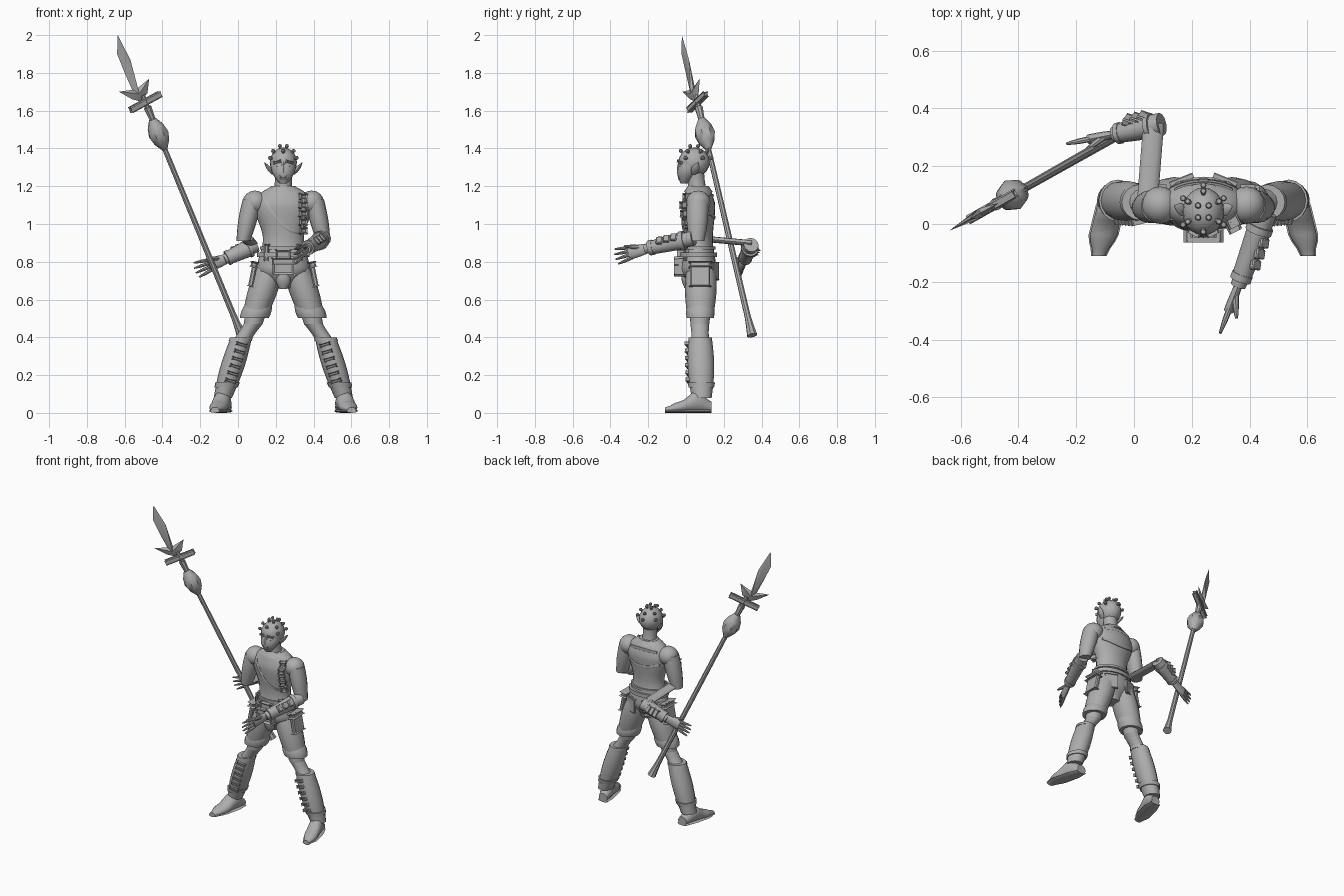
import bpy, bmesh, math
from mathutils import Vector as V

if "Cube" in bpy.data.objects:
    bpy.data.objects.remove(bpy.data.objects["Cube"], do_unlink=True)

MIDDLE = 0.24      # x of the body centre line
DEPTH = 0.065      # y of the body centre line
X, Y, Z = V((1, 0, 0)), V((0, 1, 0)), V((0, 0, 1))
parts = []

grey = bpy.data.materials.new("plain_grey")
grey.use_nodes = True
grey.diffuse_color = (0.42, 0.42, 0.42, 1)
grey.node_tree.nodes["Principled BSDF"].inputs["Base Color"].default_value = grey.diffuse_color


def finish(name, bm):
    bmesh.ops.recalc_face_normals(bm, faces=bm.faces)
    mesh = bpy.data.meshes.new(name)
    bm.to_mesh(mesh)
    bm.free()
    mesh.materials.append(grey)
    part = bpy.data.objects.new(name, mesh)
    bpy.context.collection.objects.link(part)
    parts.append(part)
    return part


def body(side, x, y, z):
    """Point measured from the centre line, side is 1 for left and -1 for right."""
    return V((MIDDLE + side * x, y, z))


def loft(name, rings, sides, u, v):
    """Skin a row of (centre, u radius, v radius) ellipses and cap both ends."""
    bm = bmesh.new()
    loops = []
    for centre, ru, rv in rings:
        turns = [math.tau * k / sides for k in range(sides)]
        loops.append([bm.verts.new(centre + u * ru * math.cos(a) + v * rv * math.sin(a)) for a in turns])
    for low, high in zip(loops, loops[1:]):
        for k in range(sides):
            j = (k + 1) % sides
            bm.faces.new((low[k], low[j], high[j], high[k]))
    bm.faces.new(loops[0])
    bm.faces.new(loops[-1])
    return finish(name, bm)


def tube(name, start, end, r0, r1, bulge=0, flat=1, up=None, sides=12, steps=8):
    """Tapered limb that swells by bulge halfway; level rings unless up gives a direction."""
    start, end = V(start), V(end)
    u, v = X, Y
    if up is not None:
        along = (end - start).normalized()
        u = (up - along * along.dot(up)).normalized()
        v = along.cross(u)
    rings = []
    for k in range(steps + 1):
        f = k / steps
        r = r0 + (r1 - r0) * f + bulge * math.sin(math.pi * f)
        rings.append((start.lerp(end, f), r, r * flat))
    return loft(name, rings, sides, u, v)


def profile(keys, t):
    """Ease between rows whose first entry is the position."""
    for low, high in zip(keys, keys[1:]):
        if t <= high[0]:
            f = (t - low[0]) / (high[0] - low[0])
            f = f * f * (3 - 2 * f)
            return [a + (b - a) * f for a, b in zip(low[1:], high[1:])]
    return keys[-1][1:]


def ball(name, centre, radii, sides=16):
    bm = bmesh.new()
    bmesh.ops.create_uvsphere(bm, u_segments=sides, v_segments=sides // 2, radius=1)
    for vert in bm.verts:
        vert.co = V(centre) + V([a * b for a, b in zip(vert.co, radii)])
    return finish(name, bm)


def block(name, centre, width, depth, height, out=-Y, up=Z):
    """Bevelled block with its depth along out."""
    out = V(out).normalized()
    up = (V(up) - out * out.dot(V(up))).normalized()
    across = up.cross(out)
    bm = bmesh.new()
    bmesh.ops.create_cube(bm, size=1)
    for vert in bm.verts:
        p = vert.co.copy()
        vert.co = V(centre) + across * p.x * width + out * p.y * depth + up * p.z * height
    bmesh.ops.bevel(bm, geom=bm.edges[:], offset=min(width, depth, height) / 4, segments=1, affect='EDGES')
    return finish(name, bm)


# Torso: height, half width, half depth
TORSO = [(0.66, 0.05, 0.05), (0.76, 0.14, 0.095), (0.92, 0.108, 0.077),
         (1.1, 0.155, 0.09), (1.16, 0.13, 0.075), (1.2, 0.06, 0.055)]
low, high = TORSO[0][0], TORSO[-1][0]
levels = [low + (high - low) * k / 24 for k in range(25)]
loft("torso", [(body(0, 0, DEPTH, z), *profile(TORSO, z)) for z in levels], 24, X, Y)


def skin(x, z, facing):
    """Point on the torso at offset x, facing is -1 for chest and 1 for back."""
    rx, ry = profile(TORSO, z)
    return body(1, x, DEPTH + facing * ry * math.sqrt(max(0, 1 - (x / rx) ** 2)), z)


def strap(name, x0, z0, x1, z1, sag, facing, width=0.01):
    path = []
    for k in range(13):
        f = k / 12
        path.append(skin(x0 + (x1 - x0) * f, z0 + (z1 - z0) * f - sag * math.sin(math.pi * f), facing))
    slope = V((x1 - x0, 0, z1 - z0)).normalized()
    loft(name, [(p, 0.006, width) for p in path], 6, Y, slope.cross(Y))


def band(name, z, height, grow):
    rx, ry = profile(TORSO, z)
    tube(name, body(0, 0, DEPTH, z), body(0, 0, DEPTH, z + height), rx + grow, rx + grow, 0, (ry + grow) / (rx + grow), sides=24, steps=1)


# Vest, collar and belts
band("belt", 0.825, 0.025, 0.01)
band("upper_belt", 0.865, 0.015, 0.008)
tube("collar", body(0, 0, DEPTH, 1.17), body(0, 0, DEPTH, 1.2), 0.09, 0.065, flat=0.85, sides=16, steps=2)
strap("vest_hem", -0.11, 1.14, 0.1, 0.95, 0.05, -1)
strap("vest_edge", 0.09, 1.16, 0.1, 0.95, 0, -1)
strap("back_hem", -0.12, 1.06, 0.12, 1.06, 0.025, 1)
strap("back_yoke", -0.1, 1.14, 0.1, 1.14, -0.01, 1)
for k in range(5):
    block("vest_buckle", skin(0.1, 1.145 - k * 0.045, -1), 0.034, 0.04, 0.026, (0.5, -1, 0))
block("belt_buckle", body(0, 0, -0.025, 0.838), 0.075, 0.03, 0.042)
block("front_pouch", body(0, 0, -0.03, 0.775), 0.115, 0.045, 0.085)
block("pouch_flap", body(0, 0, -0.05, 0.8), 0.12, 0.015, 0.03)
tube("codpiece", body(0, 0, 0.01, 0.655), body(0, 0, 0, 0.735), 0.02, 0.035, 0.01, 0.7)

# Legs: shorts, cuffs, knees, boots and shoes
SHOE = [(0, 0.032, 0.06), (0.3, 0.046, 0.12), (0.7, 0.047, 0.06), (1, 0.022, 0.03)]
for s, side in ((1, "left"), (-1, "right")):
    hip, hem = body(s, 0.06, 0.08, 0.8), body(s, 0.145, 0.076, 0.53)
    knee, boot_top, ankle = body(s, 0.16, 0.073, 0.47), body(s, 0.222, 0.075, 0.4), body(s, 0.32, 0.083, 0.08)
    tube(side + "_shorts", hip, hem, 0.068, 0.068, 0.012, 1.05, sides=16)
    tube(side + "_shorts_cuff", hem.lerp(hip, 0.15), hem.lerp(hip, -0.1), 0.072, 0.076, 0.006, 0.94, sides=16, steps=4)
    tube(side + "_thigh", hem, knee, 0.055, 0.05)
    tube(side + "_shin", knee, boot_top.lerp(ankle, 0.1), 0.05, 0.05, -0.004)
    tube(side + "_boot", boot_top, ankle, 0.056, 0.048, 0.012, 1.1, sides=16)
    tube(side + "_boot_rim", boot_top, boot_top.lerp(ankle, 0.06), 0.06, 0.062, sides=16, steps=1)
    tube(side + "_ankle_strap", boot_top.lerp(ankle, 0.75), boot_top.lerp(ankle, 0.83), 0.066, 0.061, flat=1.1, sides=16, steps=1)
    for k in range(6):
        spot = boot_top.lerp(ankle, 0.12 + k * 0.12)
        block(side + "_boot_lace", spot - X * s * 0.012 - Y * 0.064, 0.052, 0.02, 0.014, (-s / 4, -1, 0), boot_top - ankle)
    # shoe and sole run from heel to turned-out toe
    heel, toe = body(s, 0.305, 0.135, 0), body(s, 0.362, -0.11, 0)
    shoe, sole = [], []
    for k in range(11):
        width, height = profile(SHOE, k / 10)
        spot = heel.lerp(toe, k / 10)
        shoe.append((spot + Z * height / 2, width, height / 2))
        sole.append((spot + Z * 0.01, width + 0.005, 0.01))
    loft(side + "_shoe", shoe, 14, X, Z)
    loft(side + "_sole", sole, 8, X, Z)
    # side pocket lying on the thigh, back pocket on the seat
    block(side + "_side_pocket", body(s, 0.161, 0.075, 0.735), 0.105, 0.026, 0.135, (s, 0, 0.2))
    block(side + "_pocket_flap", body(s, 0.155, 0.075, 0.785), 0.11, 0.034, 0.03, (s, 0, 0.2))
    block(side + "_back_pocket", body(s, 0.075, 0.152, 0.75), 0.08, 0.014, 0.09, (s * 0.4, 1, 0))
    block(side + "_belt_loop", body(s, 0.085, 0.005, 0.85), 0.022, 0.02, 0.08, (s / 2, -1, 0))

# Head: skull, jaw, face and ears
SKULL, SIZE = body(0, 0, 0.043, 1.327), V((0.072, 0.083, 0.078))
ball("skull", SKULL, SIZE, 20)
tube("jaw", body(0, 0, 0.025, 1.32), body(0, 0, -0.01, 1.215), 0.066, 0.02, 0.014, 0.95, sides=16)
tube("neck", body(0, 0, 0.06, 1.17), body(0, 0, 0.05, 1.28), 0.052, 0.046, -0.004, sides=16)
tube("nose", body(0, 0, -0.035, 1.27), body(0, 0, -0.033, 1.33), 0.013, 0.007, 0.003, sides=8)
for z in (1.243, 1.253):
    block("lip", body(0, 0, -0.033, z), 0.036, 0.016, 0.009)
for s in (-1, 1):
    block("brow", body(s, 0.03, -0.03, 1.328), 0.038, 0.016, 0.011, (s / 2, -1, 0), (s * 0.3, 0, 1))
    ball("eye", body(s, 0.027, -0.026, 1.308), (0.013, 0.01, 0.007), 8)
    tube("ear", body(s, 0.055, 0.04, 1.265), body(s, 0.1, 0.062, 1.325), 0.012, 0.003, 0.014, 0.5, Y, 8)

# Knobs in rows around the skull, none over the face
for height, count, first in ((15, 6, 30), (42, 6, 30), (72, 4, 45)):
    for k in range(count):
        a, e = math.radians(first + k * 360 / count), math.radians(height)
        d = V((math.cos(a) * math.cos(e), math.sin(a) * math.cos(e), math.sin(e)))
        if d.y > -0.9:
            root = SKULL + d * SIZE
            tube("knob_stem", root - d * 0.01, root + d * 0.01, 0.007, 0.007, up=d.orthogonal(), sides=8, steps=1)
            ball("knob", root + d * 0.012, (0.011, 0.011, 0.011), 8)


# Arms, bracers and hands
def hand(side, wrist, tip):
    along, length = (tip - wrist).normalized(), (tip - wrist).length
    spread = (Z - along * along.z).normalized()
    palm = along.cross(spread)
    tube(side + "_palm", wrist - along * 0.02, wrist + along * length * 0.52, 0.024, 0.034, 0.003, 0.5, Z)
    for k in range(4):
        lane = k - 1.5
        start = wrist + along * length * 0.45 + spread * lane * 0.018
        end = wrist + along * length * (1 - abs(lane) * 0.05) + spread * lane * 0.027
        tube(side + "_finger", start, end, 0.009, 0.004, 0.002, 1.1, Z, 8, 4)
    start = wrist + along * length * 0.15 + spread * 0.015
    end = start + along * length * 0.4 + spread * 0.025 - palm * 0.035
    tube(side + "_thumb", start, end, 0.013, 0.005, 0.002, up=palm, sides=8, steps=4)


def bracer(side, elbow, wrist, out):
    tube(side + "_forearm", elbow, wrist, 0.04, 0.026, 0.005, up=Z)
    near, far = elbow.lerp(wrist, 0.18), elbow.lerp(wrist, 0.92)
    tube(side + "_bracer", near, far, 0.047, 0.036, flat=0.92, up=Z, steps=1)
    for f in (0, 0.88):
        rim = 0.051 - f * 0.012
        tube(side + "_bracer_rim", near.lerp(far, f), near.lerp(far, f + 0.12), rim, rim, flat=0.92, up=Z, steps=1)
    for f in (0.3, 0.5, 0.7):
        block(side + "_bracer_plate", near.lerp(far, f) + V(out).normalized() * 0.042, 0.045, 0.018, 0.034, out, wrist - elbow)


for s, side in ((1, "left"), (-1, "right")):
    ball(side + "_shoulder", body(s, 0.15, DEPTH, 1.115), (0.065, 0.065, 0.062))
    tube(side + "_upper_arm", body(s, 0.165, 0.062, 1.13), body(s, 0.212, 0.057, 0.91), 0.05, 0.036, 0.007, 1.12, sides=16)

wrist = V((0.36, -0.215, 0.868))
bracer("left", V((0.455, 0.04, 0.925)), wrist, (0.75, -0.1, 0.65))
hand("left", wrist, V((0.297, -0.38, 0.825)))
wrist = V((-0.072, 0.31, 0.812))
bracer("right", V((0.095, 0.345, 0.89)), wrist, (0.2, 0.9, 0.5))
hand("right", wrist, V((-0.232, 0.278, 0.752)))
tube("right_elbow", (0.045, 0.06, 0.925), (0.068, 0.35, 0.898), 0.036, 0.036, flat=0.45, up=X)

# Spear: shaft, bulb, crossbar and barbed blade in one upright plane
BUTT, TIP = V((0.02, 0.35, 0.41)), V((-0.637, -0.022, 2))
axis = (TIP - BUTT).normalized()
normal = axis.cross(Z).normalized()


def turned(name, f0, f1, r0, r1, bulge=0, sides=8, steps=4):
    tube(name, BUTT.lerp(TIP, f0), BUTT.lerp(TIP, f1), r0, r1, bulge, 1, normal, sides, steps)


turned("spear_shaft", 0, 0.65, 0.017, 0.014)
turned("spear_butt", 0, 0.08, 0.028, 0.016, -0.002)
turned("spear_bulb", 0.62, 0.72, 0.016, 0.02, 0.038)
turned("spear_socket", 0.71, 0.76, 0.016, 0.022)
turned("spear_tang", 0.75, 0.8, 0.014, 0.014)
block("spear_crossbar", BUTT.lerp(TIP, 0.777), 0.19, 0.022, 0.024, normal, axis)


def in_plane(x, z):
    return V((x, BUTT.y + (x - BUTT.x) * axis.y / axis.x, z))


outline = [(-0.637, 2), (-0.57, 1.87), (-0.53, 1.72), (-0.47, 1.77), (-0.48, 1.69), (-0.52, 1.65),
           (-0.56, 1.66), (-0.63, 1.7), (-0.56, 1.71), (-0.6, 1.8), (-0.64, 1.9)]
bm = bmesh.new()
rim = [bm.verts.new(in_plane(x, z)) for x, z in outline]
for s in (-1, 1):
    ridge = bm.verts.new(in_plane(-0.53, 1.69) + normal * s * 0.017)
    for a, b in zip(rim, rim[1:] + rim[:1]):
        bm.faces.new((a, b, ridge))
finish("spear_blade", bm)

# Smooth shading with sharp edges kept
bpy.ops.object.select_all(action='DESELECT')
for part in parts:
    part.select_set(True)
bpy.context.view_layer.objects.active = parts[0]
bpy.ops.object.shade_smooth_by_angle(angle=math.radians(40))
